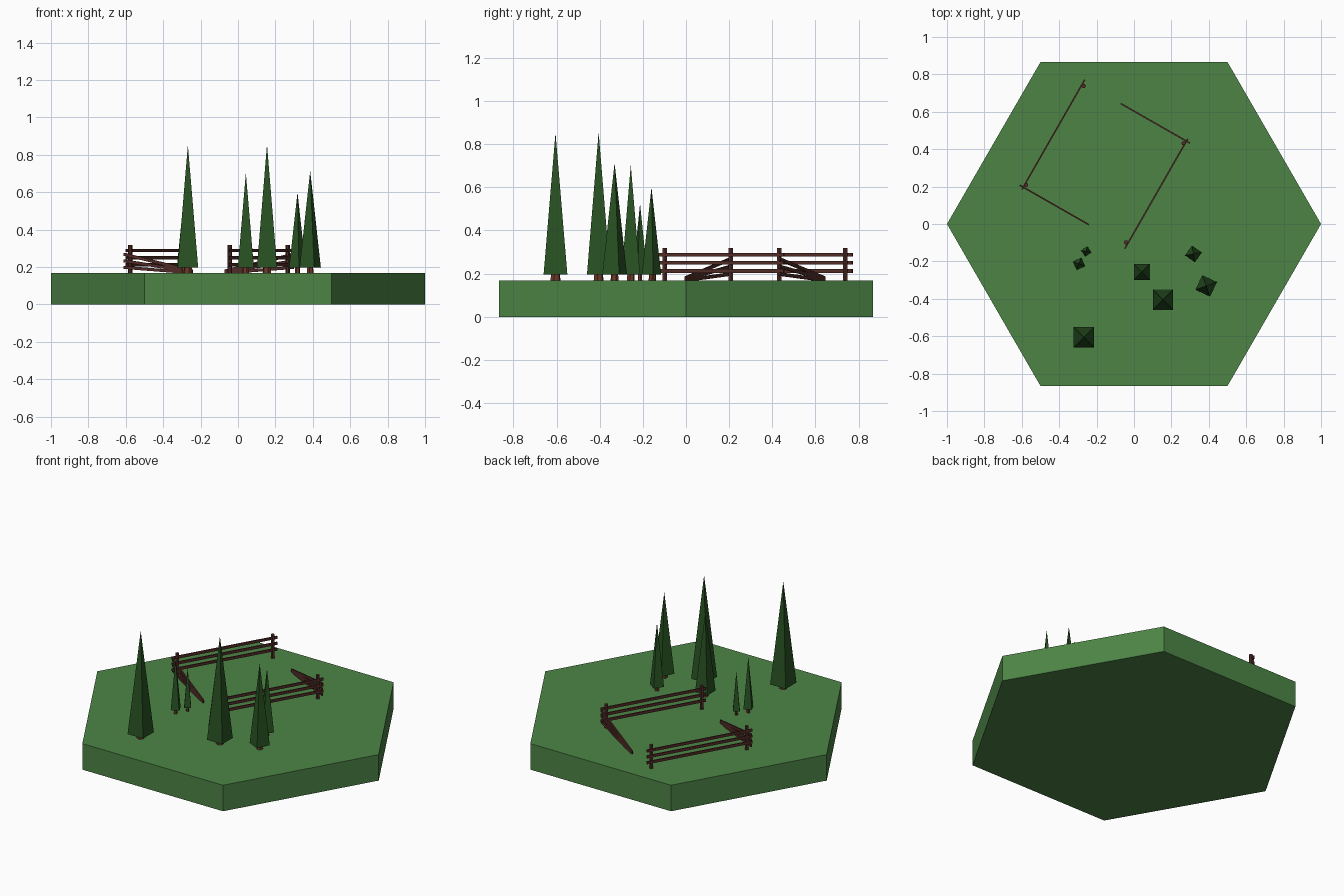
import bpy, bmesh, math
from mathutils import Vector, Matrix

if "Cube" in bpy.data.objects:
    bpy.data.objects.remove(bpy.data.objects["Cube"])


def material(name, rgb):
    m = bpy.data.materials.new(name)
    m.diffuse_color = (*rgb, 1)
    m.use_nodes = True
    m.node_tree.nodes["Principled BSDF"].inputs["Base Color"].default_value = m.diffuse_color
    return m


GRASS = material("grass", (0.074, 0.231, 0.06))
NEEDLES = material("needles", (0.021, 0.084, 0.016))
BARK = material("bark", (0.147, 0.042, 0.021))
WOOD = material("wood", (0.085, 0.025, 0.02))
TOP = 0.167  # ground level


def prism(name, sides, r1, r2, z0, z1, mat, xy=(0, 0), rot=0):
    """Tapered prism or pyramid standing between two heights."""
    bm = bmesh.new()
    bmesh.ops.create_cone(bm, cap_ends=True, segments=sides, radius1=r1, radius2=r2, depth=z1 - z0)
    # put the first corner on +x before turning
    v = bm.verts[:][0].co
    turn = rot - math.atan2(v.y, v.x)
    bmesh.ops.rotate(bm, verts=bm.verts, cent=(0, 0, 0), matrix=Matrix.Rotation(turn, 3, 'Z'))
    bmesh.ops.translate(bm, verts=bm.verts, vec=(xy[0], xy[1], (z0 + z1) / 2))
    return finish(name, bm, mat)


def beam(name, a, b, width, height, mat):
    """Rectangular bar running from a to b."""
    a, b = Vector(a), Vector(b)
    along = (b - a).normalized()
    side = Vector((0, 0, 1)).cross(along).normalized()
    up = along.cross(side)
    basis = Matrix((along * (b - a).length, side * width, up * height)).transposed()
    bm = bmesh.new()
    bmesh.ops.create_cube(bm, size=1, matrix=Matrix.Translation((a + b) / 2) @ basis.to_4x4())
    return finish(name, bm, mat)


def finish(name, bm, mat):
    mesh = bpy.data.meshes.new(name)
    bm.to_mesh(mesh)
    bm.free()
    mesh.materials.append(mat)
    ob = bpy.data.objects.new(name, mesh)
    bpy.context.collection.objects.link(ob)
    return ob


# Hexagonal ground tile
prism("ground_tile", 6, 1, 1, 0, TOP, GRASS)

# Trees: x, y, tip height, half width, turn in degrees
trees = [
    (-0.268, -0.605, 0.853, 0.055, 0),
    (0.155, -0.405, 0.856, 0.054, 0),
    (0.042, -0.256, 0.703, 0.043, 0),
    (0.386, -0.331, 0.713, 0.043, -25),
    (0.318, -0.16, 0.60, 0.032, -35),
    (-0.294, -0.213, 0.525, 0.025, 25),
    (-0.255, -0.147, 0.445, 0.020, 35),
]
for i, (x, y, tip, half, deg) in enumerate(trees, 1):
    turn = math.radians(45 + deg)
    prism(f"tree_crown_{i}", 4, half * math.sqrt(2), 0, 0.197, tip, NEEDLES, (x, y), turn)
    prism(f"tree_trunk_{i}", 6, half * 0.45, half * 0.36, TOP - 0.005, 0.21, BARK, (x, y), turn)

# Fences: two matching halves, turned 180 degrees about the paddock centre
CX, CY = -0.156, 0.32
for side, s in (("left", 1), ("right", -1)):
    def p(x, y, z):
        return (CX + s * (x - CX), CY + s * (y - CY), z)

    # Standing fence posts, set just inside the rails
    for i, (x, y) in enumerate(((-0.269, 0.738), (-0.577, 0.208)), 1):
        prism(f"{side}_post_{i}", 6, 0.012, 0.012, TOP - 0.005, 0.318, WOOD, p(x, y, 0)[:2])
    # Standing rails and collapsed rails fanning down to the ground
    for i, z in enumerate((0.288, 0.25, 0.212)):
        beam(f"{side}_rail_{i + 1}", p(-0.599, 0.185, z), p(-0.263, 0.772, z), 0.008, 0.017, WOOD)
        beam(f"{side}_fallen_rail_{i + 1}", p(-0.61, 0.207, 0.268 - i * 0.035),
             p(-0.243, -0.003, 0.179 - i * 0.005), 0.008, 0.016, WOOD)
